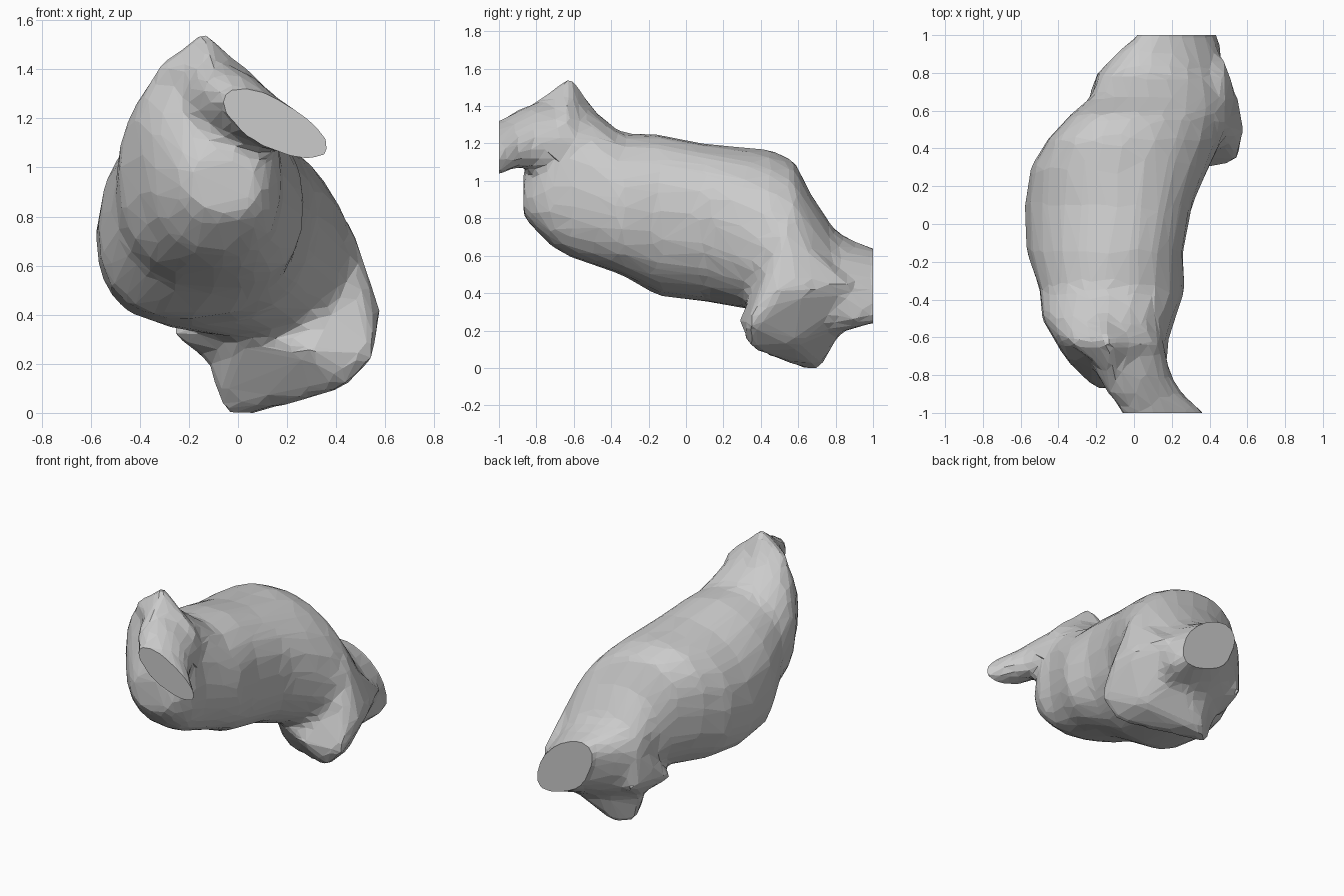
import bpy, bmesh, math

if "Cube" in bpy.data.objects:
    bpy.data.objects.remove(bpy.data.objects["Cube"])

bm = bmesh.new()


def loft(rings, sides=20, power=0.8):
    """Skin closed sections; each ring is (y, x min, x max, z min, z max, lean)."""
    loops = []
    for y, x0, x1, z0, z1, lean in rings:
        loop = []
        for i in range(sides):
            t = 2 * math.pi * i / sides
            c, s = math.cos(t + lean / 2), math.sin(t - lean / 2)
            p = power if s < 0 else power + 0.15    # boxier belly, rounder back
            c = math.copysign(abs(c) ** p, c)
            s = math.copysign(abs(s) ** p, s)
            loop.append(bm.verts.new(((x0 + x1) / 2 + c * (x1 - x0) / 2, y,
                                      (z0 + z1) / 2 + s * (z1 - z0) / 2)))
        loops.append(loop)
    faces = [bm.faces.new(loops[0]), bm.faces.new(loops[-1][::-1])]
    for a, b in zip(loops, loops[1:]):
        for i in range(sides):
            j = (i + 1) % sides
            faces.append(bm.faces.new((a[i], b[i], b[j], a[j])))
    bmesh.ops.recalc_face_normals(bm, faces=faces)


def hull(points):
    """Faceted convex lump through the given points."""
    part = bmesh.new()
    for p in points:
        part.verts.new(p)
    bmesh.ops.convex_hull(part, input=part.verts[:])
    loose = [v for v in part.verts if not v.link_faces]
    bmesh.ops.delete(part, geom=loose, context='VERTS')
    bmesh.ops.recalc_face_normals(part, faces=part.faces[:])
    tmp = bpy.data.meshes.new("lump")
    part.to_mesh(tmp)
    part.free()
    bm.from_mesh(tmp)
    bpy.data.meshes.remove(tmp)


# main trunk, front to rear stump
loft([(-.87, -.20, .08, .81, 1.05, .1), (-.82, -.26, .13, .75, 1.15, .1),
      (-.72, -.36, .18, .65, 1.34, .1), (-.62, -.42, .18, .59, 1.47, .15),
      (-.50, -.49, .22, .55, 1.38, .1), (-.35, -.50, .27, .50, 1.26, .05),
      (-.15, -.57, .26, .385, 1.25, -.12), (.10, -.58, .31, .355, 1.20, -.12),
      (.30, -.55, .40, .32, 1.18, .05), (.45, -.46, .47, .29, 1.17, .25),
      (.58, -.34, .50, .25, 1.11, .35), (.67, -.23, .49, .20, .93, .3),
      (.80, -.19, .45, .18, .73, .3), (.90, -.10, .47, .21, .68, .5),
      (1.0, .02, .44, .235, .64, .65), (1.10, .06, .43, .25, .62, .65)])

# front stump, a flattened limb leaning down to the right
loft([(-.60, -.20, .15, 1.08, 1.40, .2), (-.80, -.20, .20, 1.06, 1.42, .4),
      (-.90, -.14, .26, 1.07, 1.38, .6), (-1.0, -.06, .38, 1.03, 1.32, .75),
      (-1.10, -.05, .40, 1.01, 1.30, .75)], power=.92)

# pointed crest above the front stump
hull([(-.14, -.62, 1.57), (-.36, -.62, 1.40), (.14, -.62, 1.31), (.14, -.72, 1.27),
      (-.2, -.42, 1.3), (-.10, -.84, 1.40), (-.2, -.65, 1.1), (.02, -.64, 1.42)])

# rear underside: side foot with the lowest knob, then the far lower corner
hull([(.43, .34, .10), (.56, .33, .23), (.58, .48, .42), (.57, .62, .42),
      (.46, .52, .78), (.05, .72, -.01), (-.05, .64, -.01), (-.09, .62, .05),
      (-.13, .64, .22), (.30, .28, .25), (.06, .80, .18),
      (.43, .58, .12), (.35, .86, .25), (.47, .90, .45), (0, .4, .3)])
hull([(-.27, .52, .32), (-.26, .62, .37), (-.18, .84, .33), (-.19, .80, .58),
      (-.12, .66, .20), (.1, .45, .25), (.1, .80, .20), (.1, .65, .6)])

mesh = bpy.data.meshes.new("body_parts")
bm.to_mesh(mesh)
bm.free()
parts = bpy.data.objects.new("body_parts", mesh)
bpy.context.collection.objects.link(parts)

# fuse the parts and reduce to coarse facets
m = parts.modifiers.new("fuse", 'REMESH')
m.mode, m.voxel_size = 'VOXEL', 0.032
m = parts.modifiers.new("soften", 'SMOOTH')
m.factor, m.iterations = 0.5, 6
m = parts.modifiers.new("facets", 'DECIMATE')
m.ratio = 0.1
dg = bpy.context.evaluated_depsgraph_get()
result = bpy.data.meshes.new_from_object(parts.evaluated_get(dg))
bpy.data.objects.remove(parts)

# slice both stumps flat and cap them
bm = bmesh.new()
bm.from_mesh(result)
for side in (-1, 1):
    cut = bmesh.ops.bisect_plane(bm, geom=bm.verts[:] + bm.edges[:] + bm.faces[:],
                                 plane_co=(0, side, 0), plane_no=(0, side, 0),
                                 clear_outer=True)
    rim = [e for e in cut['geom_cut'] if isinstance(e, bmesh.types.BMEdge)]
    bmesh.ops.holes_fill(bm, edges=rim, sides=0)

# settle the lowest knob on the ground
low = min(v.co.z for v in bm.verts)
for v in bm.verts:
    if v.co.z < 0.3:
        v.co.z -= low * (0.3 - v.co.z) / (0.3 - low)
bmesh.ops.recalc_face_normals(bm, faces=bm.faces[:])
for f in bm.faces:
    f.smooth = False
bm.to_mesh(result)
bm.free()
result.name = "body"
body = bpy.data.objects.new("body", result)
bpy.context.collection.objects.link(body)
